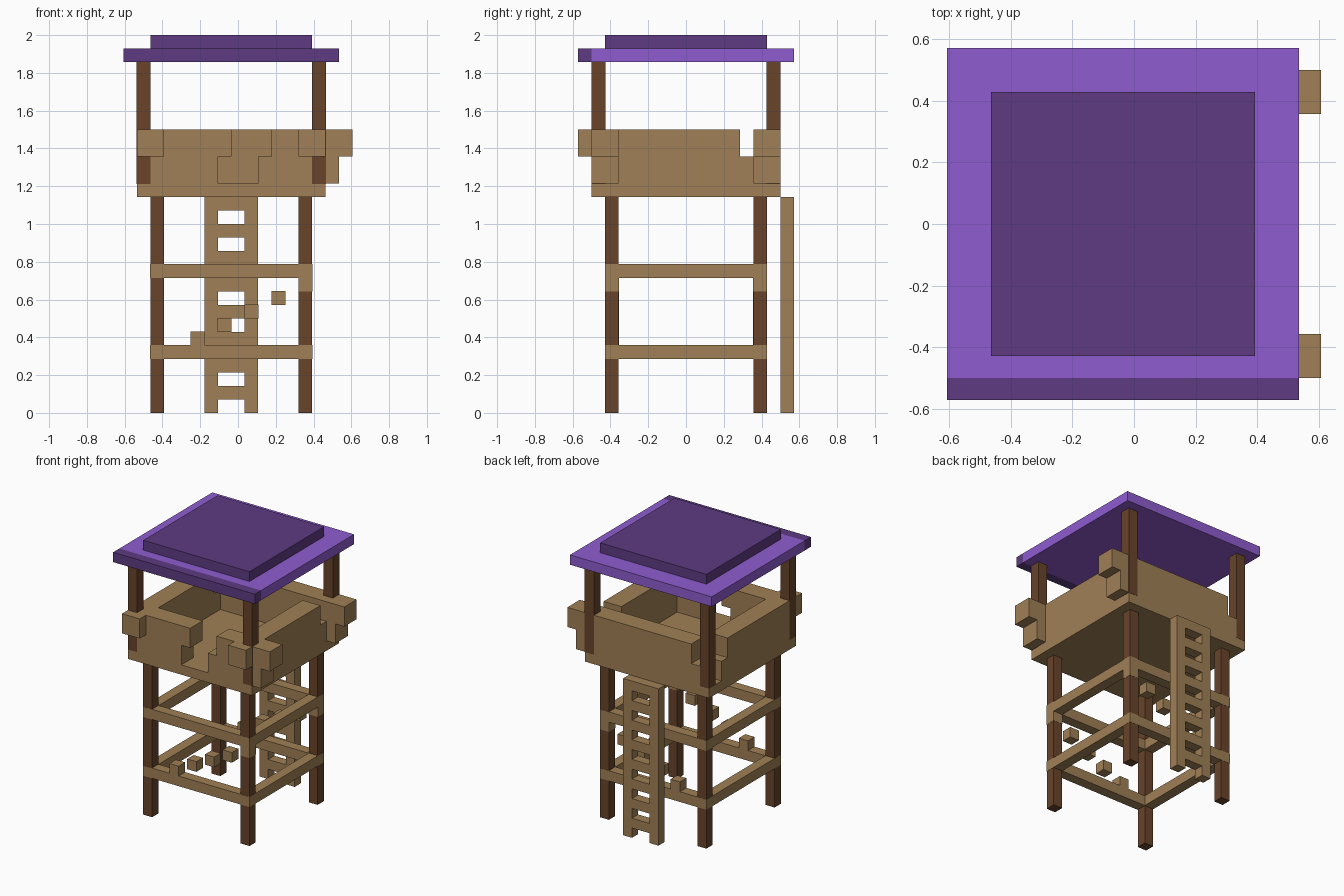
import bpy, bmesh

if "Cube" in bpy.data.objects:
    bpy.data.objects.remove(bpy.data.objects["Cube"])

U = 1 / 14          # size of one block
E = 0.02            # small skin (in blocks) so overlapping parts never share a face


def material(name, rgb):
    lin = [(c / 255 / 12.92) if c / 255 <= 0.04045 else ((c / 255 + 0.055) / 1.055) ** 2.4 for c in rgb]
    m = bpy.data.materials.new(name)
    m.diffuse_color = (*lin, 1)
    m.use_nodes = True
    m.node_tree.nodes["Principled BSDF"].inputs["Base Color"].default_value = m.diffuse_color
    return m


TAN = material("light_wood", (160, 128, 86))
BROWN = material("dark_wood", (104, 68, 42))
LIGHT = material("light_purple", (143, 92, 207))
DARK = material("dark_purple", (94, 59, 130))


def boxes(name, mat, items, grow=0.0):
    """One object made of boxes; each item is x0,x1,y0,y1,z0,z1 in block units."""
    bm = bmesh.new()
    for x0, x1, y0, y1, z0, z1 in items:
        g = grow
        lo = ((x0 - g - 8.5) * U, (y0 - g - 8) * U, max(z0 - g, 0) * U)
        hi = ((x1 + g - 8.5) * U, (y1 + g - 8) * U, (z1 + g) * U)
        for v in bmesh.ops.create_cube(bm, size=1)["verts"]:
            v.co = [hi[i] if v.co[i] > 0 else lo[i] for i in range(3)]
    me = bpy.data.meshes.new(name)
    bm.to_mesh(me)
    bm.free()
    me.materials.append(mat)
    ob = bpy.data.objects.new(name, me)
    bpy.context.collection.objects.link(ob)
    return ob


# Four lower legs
boxes("lower_legs", BROWN, [(x, x + 1, y, y + 1, 0, 16) for x in (2, 13) for y in (2, 13)])

# Two rings of cross beams
beams = []
for z in (4, 10):
    beams += [(2, 14, y, y + 1, z, z + 1) for y in (2, 13)]
    beams += [(x, x + 1, 2, 14, z, z + 1) for x in (2, 13)]
boxes("cross_beams", TAN, beams, E)

# Stepped diagonal braces, front and back
boxes("diagonal_braces", TAN,
      [(5 + 2 * i, 6 + 2 * i, y, y + 1, 5 + i, 6 + i) for y in (2, 13) for i in range(5)], E)

# Ladder on the back
boxes("ladder_rails", TAN, [(x, x + 1, 15, 16, 0, 16) for x in (6, 9)])
boxes("ladder_rungs", TAN, [(7, 9, 15, 16, z, z + 1) for z in range(1, 16, 2)])

# Platform floor
boxes("platform_floor", TAN, [(1, 15, 1, 15, 16, 17)])

# Parapet: two courses, the upper one shifted by a block in x or y
for s, course in enumerate(("lower", "upper")):
    z0, z1 = 17 + 2 * s, 19 + 2 * s
    boxes(course + "_side_walls", TAN, [(x, x + 2, 1 - s, 13 - s, z0, z1) for x in (1, 13)])
    boxes(course + "_back_wall", TAN, [(2 + s, 16 + s, 13, 15, z0, z1)])
    boxes(course + "_front_wall", TAN, [(2 + s, 7 + s, 1, 3, z0, z1),
                                        (10 + s, 16 + s, 1, 3, z0, z1)])

# Upper posts carrying the roof
boxes("roof_posts", BROWN, [(x, x + 1, y, y + 1, 17, 26) for x in (1, 14) for y in (1, 14)], E)

# Roof
boxes("roof_slab", LIGHT, [(0, 16, 1, 16, 26, 27)])
boxes("roof_front_edge", DARK, [(0, 16, 0, 1, 26, 27)])
boxes("roof_cap", DARK, [(2, 14, 2, 14, 27, 28)])
